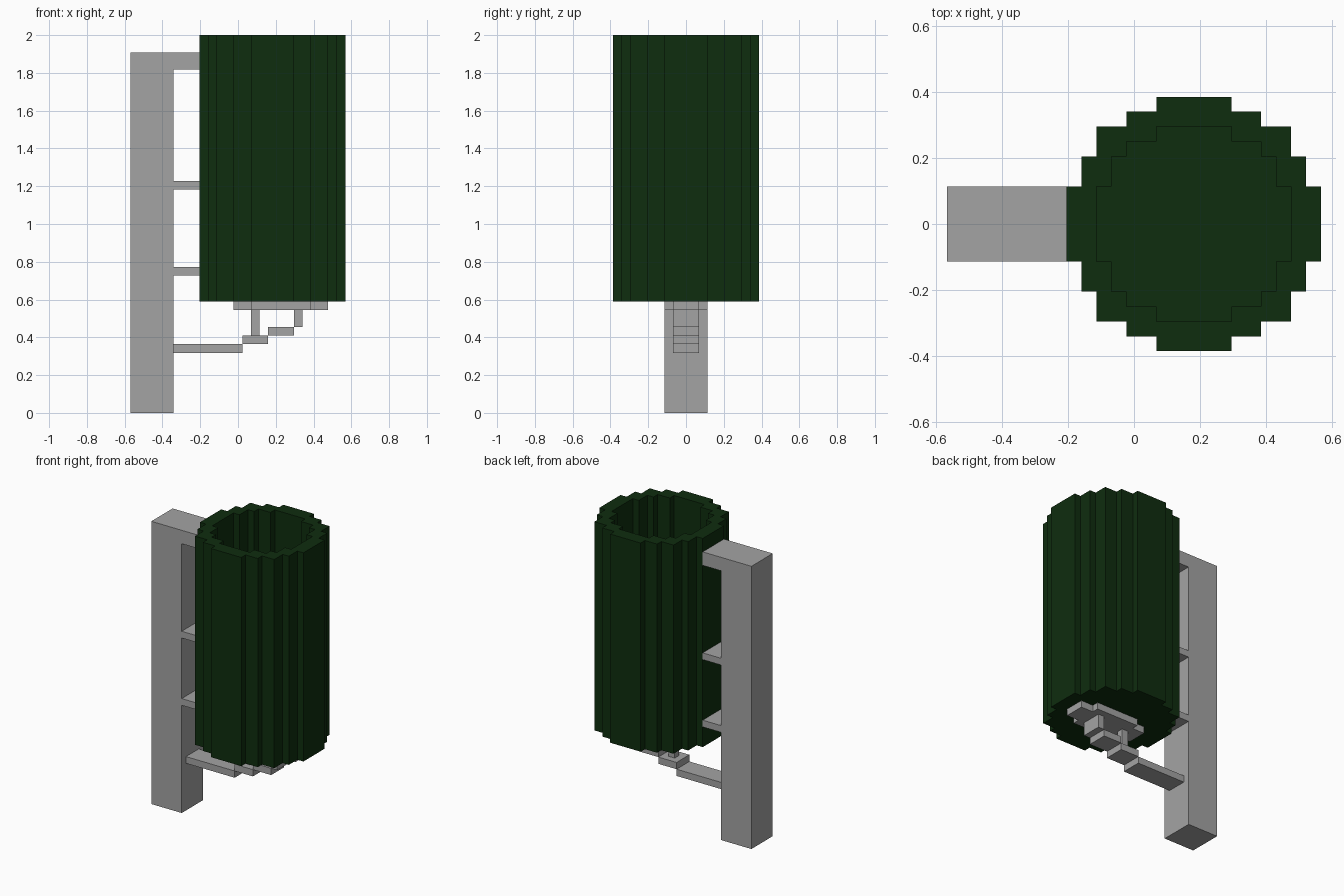
import bpy, bmesh

if "Cube" in bpy.data.objects:
    bpy.data.objects.remove(bpy.data.objects["Cube"])

V = 2 / 44        # one block of the model's grid
CX = 4 * V        # bin centre in x


def material(name, rgb):
    m = bpy.data.materials.new(name)
    m.diffuse_color = (*rgb, 1)
    m.use_nodes = True
    m.node_tree.nodes["Principled BSDF"].inputs["Base Color"].default_value = m.diffuse_color
    return m


GREY = material("grey metal", (0.37, 0.37, 0.37))
GREEN = material("dark green", (0.0045, 0.026, 0.0045))


def add_object(name, bm, mat):
    bmesh.ops.recalc_face_normals(bm, faces=bm.faces)
    me = bpy.data.meshes.new(name)
    bm.to_mesh(me)
    bm.free()
    me.materials.append(mat)
    ob = bpy.data.objects.new(name, me)
    bpy.context.collection.objects.link(ob)


def box(name, x0, x1, half_y, z0, z1, mat=GREY):
    """Box centred on y = 0, sizes in blocks."""
    bm = bmesh.new()
    bmesh.ops.create_cube(bm, size=1)
    for v in bm.verts:
        v.co = ((x1 if v.co.x > 0 else x0) * V,
                (half_y if v.co.y > 0 else -half_y) * V,
                (z1 if v.co.z > 0 else z0) * V)
    add_object(name, bm, mat)


def outline(quarter):
    """Mirror a stepped quarter profile into a closed loop."""
    q = list(quarter)
    pts = q + [(-x, y) for x, y in reversed(q)]
    return pts + [(-x, -y) for x, y in pts]


def ring(bm, pts, cx, z):
    return [bm.verts.new((cx + x * V, y * V, z * V)) for x, y in pts]


def bridge(bm, a, b):
    n = len(a)
    for i in range(n):
        j = (i + 1) % n
        bm.faces.new((a[i], a[j], b[j], b[i]))


# Pole and the brackets joining it to the bin
box("pole", -12.5, -7.5, 2.5, 0, 42)
box("top_bracket", -7.5, -4.5, 2.5, 40, 42)
for n, z in enumerate((16, 26)):
    box(f"side_bracket_{n + 1}", -7.5, -4.5, 2.5, z, z + 1)

# Stepped arm under the bin, with its struts
box("lower_arm", -7.5, 0.5, 1.5, 7, 8)
box("arm_step_1", 0.5, 3.5, 1.5, 8, 9)
box("arm_step_2", 3.5, 6.5, 1.5, 9, 10)
box("inner_strut", 1.5, 2.5, 0.5, 9, 12)
box("outer_strut", 6.5, 7.5, 1.5, 10, 12)

# Support plate with notched corners
plate = outline([(5.5, 1.5), (3.5, 1.5), (3.5, 2.5)])
bm = bmesh.new()
low, high = ring(bm, plate, 5 * V, 12), ring(bm, plate, 5 * V, 13)
bridge(bm, low, high)
bm.faces.new(low)
bm.faces.new(high)
add_object("support_plate", bm, GREY)

# Hollow bin: stepped outer wall, rim, inner wall and floor
outer = outline([(8.5, 2.5), (7.5, 2.5), (7.5, 4.5), (6.5, 4.5), (6.5, 6.5),
                 (4.5, 6.5), (4.5, 7.5), (2.5, 7.5), (2.5, 8.5)])
inner = outline([(6.5, 2.5), (5.5, 2.5), (5.5, 4.5), (4.5, 4.5),
                 (4.5, 5.5), (2.5, 5.5), (2.5, 6.5)])
bm = bmesh.new()
base, top = ring(bm, outer, CX, 13), ring(bm, outer, CX, 44)
rim, floor = ring(bm, inner, CX, 44), ring(bm, inner, CX, 14)
bridge(bm, base, top)
bridge(bm, rim, floor)
bm.faces.new(base)
bm.faces.new(floor)
loops = [bm.edges.get((r[i], r[i - 1])) for r in (top, rim) for i in range(len(r))]
bmesh.ops.triangle_fill(bm, use_beauty=True, use_dissolve=False, edges=loops)
add_object("bin", bm, GREEN)
